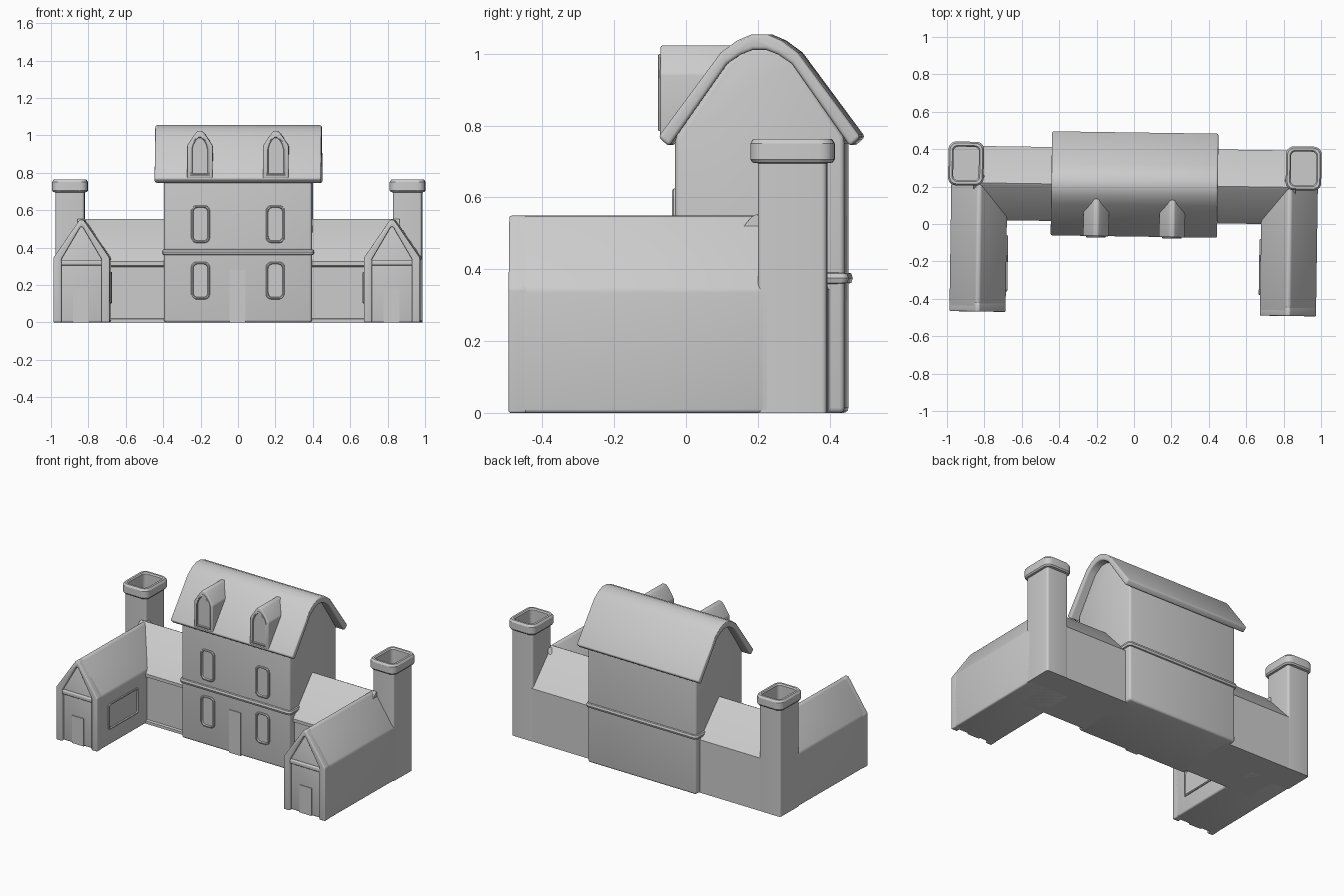
import bpy, bmesh, math
from mathutils import Matrix, Vector

if "Cube" in bpy.data.objects:
    bpy.data.objects.remove(bpy.data.objects["Cube"])


def finish(name, bm, bevel=0.0, segments=3):
    bmesh.ops.recalc_face_normals(bm, faces=bm.faces[:])
    me = bpy.data.meshes.new(name)
    bm.to_mesh(me)
    bm.free()
    ob = bpy.data.objects.new(name, me)
    bpy.context.collection.objects.link(ob)
    if bevel:
        m = ob.modifiers.new("bevel", 'BEVEL')
        m.width, m.segments, m.limit_method = bevel, segments, 'ANGLE'
        m.angle_limit = math.radians(30)
    return ob


def place(p, axis, d):
    # 2D profile point to 3D, d is the position along the axis
    return {'x': (d, p[0], p[1]), 'y': (p[0], d, p[1]), 'z': (p[0], p[1], d)}[axis]


def loft(name, rings, bevel=0.0, axis=None, segments=3):
    # rings: list of (2D points, depth along axis), capped at both ends
    bm = bmesh.new()
    loops = [[bm.verts.new(place(p, axis, d)) for p in pts] for pts, d in rings]
    n = len(loops[0])
    for a, b in zip(loops, loops[1:]):
        for i in range(n):
            bm.faces.new((a[i], a[(i + 1) % n], b[(i + 1) % n], b[i]))
    bm.faces.new(loops[0])
    bm.faces.new(loops[-1])
    return finish(name, bm, bevel, segments)


def prism(name, pts, axis, a, b, bevel=0.0):
    return loft(name, [(pts, a), (pts, b)], bevel, axis)


def rounded(cx, cy, hx, hy, r, n=5):
    pts = []
    for k, (sx, sy) in enumerate([(1, 1), (-1, 1), (-1, -1), (1, -1)]):
        for i in range(n + 1):
            t = math.pi / 2 * (k + i / n)
            pts.append((cx + sx * (hx - r) + r * math.cos(t),
                        cy + sy * (hy - r) + r * math.sin(t)))
    return pts


def shrink(pts, w):
    us, vs = [p[0] for p in pts], [p[1] for p in pts]
    cu, cv = (min(us) + max(us)) / 2, (min(vs) + max(vs)) / 2
    ku = 1 - 2 * w / (max(us) - min(us))
    kv = 1 - 2 * w / (max(vs) - min(vs))
    return [(cu + (u - cu) * ku, cv + (v - cv) * kv) for u, v in pts]


def framed(name, pts, axis, wall, out, rim=0.012):
    # raised rim around a pane; out is the signed protrusion
    inner = shrink(pts, rim)
    loft(name, [(pts, wall - out), (pts, wall + out * 0.6),
                (shrink(pts, 0.004), wall + out), (shrink(pts, rim - 0.003), wall + out),
                (inner, wall + out * 0.1)], 0, axis)


def rect(a, b, c, d):
    return [(a, c), (b, c), (b, d), (a, d)]


def symmetric(half, c):
    return [(c - u, v) for u, v in half] + [(c + u, v) for u, v in reversed(half)]


CY = 0.211  # middle of the main block

# main block with gable ends
prism("main_house", symmetric([(0.236, 0), (0.236, 0.765), (0.09, 0.98), (0.03, 1.02)], CY),
      'x', -0.395, 0.395, 0.014)

# round string course around the main block
course = [rounded(0, CY, 0.395 + e, 0.236 + e, 0.02) for e in (-0.005, 0.008, 0.012, 0.008, -0.005)]
loft("string_course", list(zip(course, (0.358, 0.362, 0.375, 0.388, 0.392))), 0, 'z')

# curved roof shell
outer = [(0.282, 0.768), (0.108, 1.003), (0.062, 1.037), (0.022, 1.054)]
inner = [(0.252, 0.742), (0.09, 0.972), (0.052, 0.998), (0.018, 1.011)]
prism("main_roof", symmetric(outer, CY) + symmetric(inner, CY)[::-1],
      'x', -0.445, 0.445, 0.01)

# front door of the main block
prism("main_door", rect(-0.045, 0.04, 0.0, 0.28), 'y', -0.029, 0.0)

for s in (-1, 1):
    # windows on both floors
    for z in (0.223, 0.525):
        framed("main_window", rounded(s * 0.2, z, 0.05, 0.1, 0.028), 'y', CY - 0.236, -0.01)

    # dormer with a pointed arch window
    dx = s * 0.203
    prism("dormer", symmetric([(0.068, 0.77), (0.068, 0.945), (0.032, 1.0), (0.012, 1.023)], dx),
          'y', -0.068, 0.17, 0.006)
    arch = symmetric([(0.052, 0.785), (0.052, 0.93), (0.044, 0.958), (0.028, 0.983), (0.008, 0.999)], dx)
    framed("dormer_window", arch, 'y', -0.068, -0.007, 0.012)

    # side wing, front wall set back under the eaves
    wing = [(0.405, 0), (0.405, 0.345), (0.22, 0.547), (0.208, 0.553), (0.196, 0.547),
            (0.01, 0.325), (0.01, 0.305), (0.024, 0.297), (0.024, 0.022), (0.01, 0.018), (0.01, 0)]
    prism("side_wing", wing, 'x', s * 0.36, s * 0.86)

    # front wing
    cx = s * 0.83
    gable = symmetric([(0.15, 0), (0.15, 0.345), (0.01, 0.549)], cx)
    prism("front_wing", gable, 'y', -0.46, 0.25, 0.018)

    # raised surround of the front gable, band and door
    hole = symmetric([(0.107, 0), (0.107, 0.338), (0.006, 0.51)], cx)
    prism("gable_surround", gable + hole[::-1], 'y', -0.48, -0.43, 0.008)
    prism("gable_band", rect(cx - 0.13, cx + 0.13, 0.305, 0.332), 'y', -0.475, -0.45, 0.006)
    prism("wing_door", rect(cx - 0.045, cx + 0.04, 0, 0.18), 'y', -0.464, -0.44)

    # window on the courtyard side of the wing
    framed("courtyard_window", rounded(-0.22, 0.185, 0.15, 0.085, 0.012), 'x', s * 0.68, -s * 0.008)

    # hollow chimney standing at the outer corner
    hx, hy = s * 0.9025, 0.31
    shaft = rounded(hx, hy, 0.0775, 0.096, 0.014)
    cap = rounded(hx, hy, 0.095, 0.117, 0.04)
    cap_low = shrink(cap, 0.006)
    flue = rounded(hx, hy, 0.068, 0.09, 0.025)
    loft("chimney", [(shaft, 0), (shaft, 0.695), (cap_low, 0.697), (cap, 0.706), (cap, 0.75),
                     (shrink(cap, 0.008), 0.763), (shrink(flue, -0.006), 0.763),
                     (flue, 0.755), (flue, 0.56)], 0, 'z')

# whole house turned slightly, bevels applied, smooth shading with sharp edges
bpy.ops.object.select_all(action='SELECT')
bpy.context.view_layer.objects.active = bpy.context.selected_objects[0]
bpy.ops.object.convert(target='MESH')
for ob in bpy.context.selected_objects:
    ob.data.transform(Matrix.Rotation(-0.0145, 4, 'Z'))
bpy.ops.object.shade_smooth_by_angle(angle=math.radians(30))
